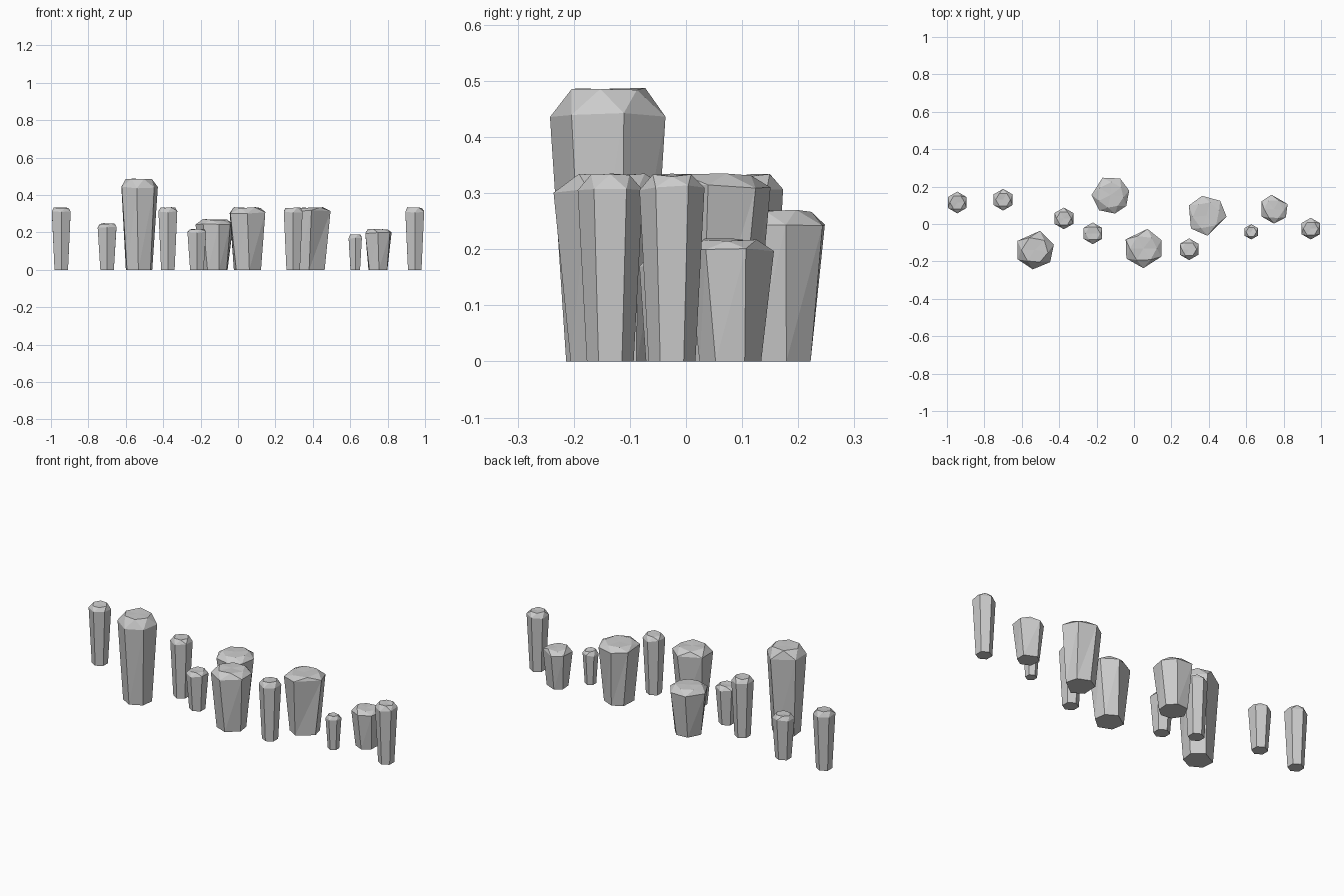
import bpy, bmesh, random
from math import sin, cos, radians

if "Cube" in bpy.data.objects:
    bpy.data.objects.remove(bpy.data.objects["Cube"])
random.seed(4)

HEX = [30, 90, 150, 210, 270, 330]


def stone(name, x, y, r, h, shoulder, angles=HEX, base=0.72, crown=0.68, twist=0):
    """Tapered faceted pillar: narrow foot, wide shoulder, offset flat crown."""
    bm = bmesh.new()
    n = len(angles)
    mids = [a + (((angles[(i + 1) % n] - a) % 360) / 2) for i, a in enumerate(angles)]

    def ring(angs, rad, z, jit=0.0):
        return [bm.verts.new((x + rad * cos(radians(a)), y + rad * sin(radians(a)),
                              z - random.random() * jit)) for a in angs]

    foot = ring([a + twist for a in angles], r * base, 0)
    wide = ring(angles, r, shoulder, 0.01)
    top = ring(mids, r * crown, h, 0.006)
    bm.faces.new(foot[::-1])
    hub = bm.verts.new((x, y, h - 0.004))
    for i in range(n):
        j = (i + 1) % n
        # side split into two facets
        bm.faces.new((foot[i], foot[j], wide[j]))
        bm.faces.new((foot[i], wide[j], wide[i]))
        # zigzag bevel between shoulder and crown
        bm.faces.new((wide[i], wide[j], top[i]))
        bm.faces.new((wide[j], top[j], top[i]))
        bm.faces.new((top[i], top[j], hub))
    bmesh.ops.recalc_face_normals(bm, faces=bm.faces)
    me = bpy.data.meshes.new(name)
    bm.to_mesh(me)
    bm.free()
    bpy.context.collection.objects.link(bpy.data.objects.new(name, me))


# slim posts
SLIM = [(-.945, .115, .058, .335, .315), (-.70, .13, .058, .25, .232),
        (-.375, .03, .058, .335, .315), (-.22, -.05, .058, .22, .205),
        (.295, -.135, .058, .335, .315), (.627, -.042, .041, .19, .172),
        (.945, -.025, .058, .335, .315)]
for k, s in enumerate(SLIM):
    stone(f"slim_post_{k + 1}", *s)

# broad pillars
stone("tall_pillar", -.53, -.138, .105, .49, .445, [15, 75, 153, 209, 264, 321], twist=4)
stone("back_pillar", -.125, .155, .102, .272, .25, [13, 60, 115, 180, 233, 283, 325], twist=6)
stone("front_pillar", .05, -.13, .106, .335, .31, [25, 78, 153, 211, 270, 335], twist=8)
stone("middle_pillar", .387, .045, .108, .335, .318, [-3, 47, 102, 150, 220, 273], twist=-8)
stone("right_pillar", .748, .08, .078, .22, .202, [20, 100, 148, 210, 270, 325], twist=6)
